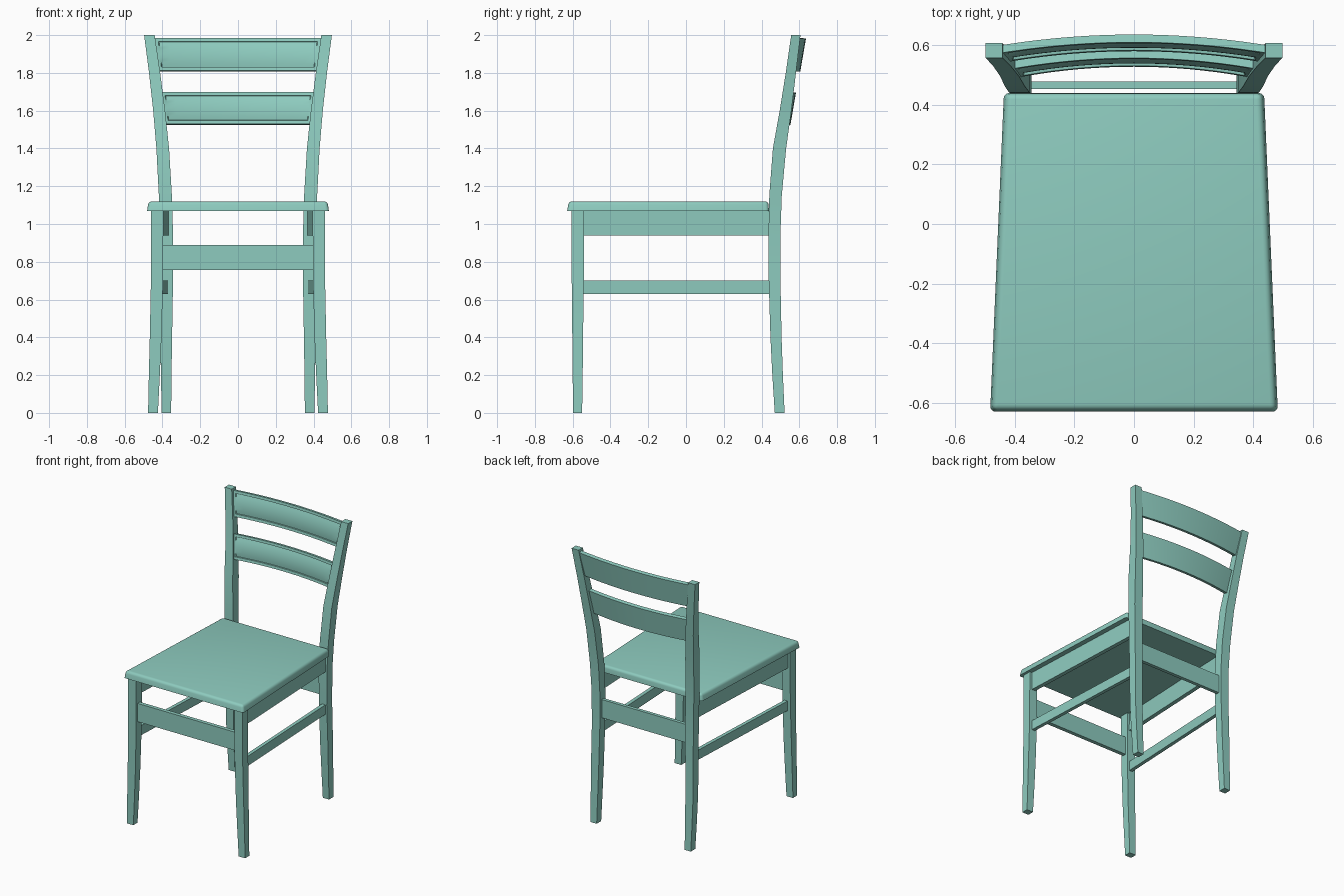
import bpy, bmesh, math

if "Cube" in bpy.data.objects:
    bpy.data.objects.remove(bpy.data.objects["Cube"])

paint = bpy.data.materials.new("teal_paint")
paint.diffuse_color = (0.27, 0.6, 0.52, 1)
paint.use_nodes = True
paint.node_tree.nodes["Principled BSDF"].inputs["Base Color"].default_value = paint.diffuse_color


def finish(name, bm, angle=30):
    bmesh.ops.recalc_face_normals(bm, faces=bm.faces)
    me = bpy.data.meshes.new(name)
    bm.to_mesh(me)
    bm.free()
    ob = bpy.data.objects.new(name, me)
    bpy.context.collection.objects.link(ob)
    me.materials.append(paint)
    bpy.ops.object.select_all(action='DESELECT')
    ob.select_set(True)
    bpy.context.view_layer.objects.active = ob
    bpy.ops.object.shade_smooth_by_angle(angle=math.radians(angle))
    return ob


def loft(rings):
    """Skin a list of equal-sized closed rings and cap both ends."""
    bm = bmesh.new()
    vs = [[bm.verts.new(p) for p in r] for r in rings]
    n = len(vs[0])
    for a, b in zip(vs, vs[1:]):
        for i in range(n):
            j = (i + 1) % n
            bm.faces.new((a[i], a[j], b[j], b[i]))
    bm.faces.new(vs[0])
    bm.faces.new(vs[-1])
    return bm


def leg(name, stations, s):
    # stations: z, inner x, outer x, front y, back y
    rings = [[(s * x0, y0, z), (s * x1, y0, z), (s * x1, y1, z), (s * x0, y1, z)]
             for z, x0, x1, y0, y1 in stations]
    finish(name, loft(rings), 12)


def side_rail(name, s, z0, z1, t):
    rings = [[(s * (x - t), y, z0), (s * (x + t), y, z0), (s * (x + t), y, z1), (s * (x - t), y, z1)]
             for x, y in ((0.428, -0.57), (0.382, 0.465))]
    finish(name, loft(rings))


def cross_rail(name, hx, y0, y1, z0, z1):
    rings = [[(x, y0, z0), (x, y1, z0), (x, y1, z1), (x, y0, z1)] for x in (-hx, hx)]
    finish(name, loft(rings))


FRONT = [(0, .424, .476, -.598, -.55), (.2, .414, .472, -.600, -.547),
         (.4, .405, .467, -.602, -.545), (.7, .397, .461, -.605, -.541),
         (1.075, .395, .460, -.606, -.540)]
BACK = [(0, .354, .404, .470, .522), (.2, .352, .408, .457, .513),
        (.4, .349, .411, .447, .506), (.7, .344, .408, .438, .500),
        (.95, .344, .410, .437, .500), (1.15, .350, .419, .441, .507),
        (1.4, .365, .432, .460, .530), (1.6, .386, .449, .496, .558),
        (1.8, .412, .471, .528, .582), (2.0, .441, .497, .557, .606)]

# Legs and side rails, mirrored
for side, s in (("left", -1), ("right", 1)):
    leg("front_leg_" + side, FRONT, s)
    leg("back_leg_" + side, BACK, s)
    side_rail("side_apron_" + side, s, 0.94, 1.072, 0.015)
    side_rail("side_stretcher_" + side, s, 0.63, 0.70, 0.013)

# Front and back cross rails
cross_rail("front_rail", 0.41, -0.588, -0.56, 0.757, 0.89)
cross_rail("back_rail", 0.36, 0.452, 0.477, 0.757, 0.89)

# Seat: tapered slab with rounded top edges and corners
bm = loft([[(-.482 + d, -.629 + d, z), (.482 - d, -.629 + d, z),
            (.436 - d, .439 - d * .4, z), (-.436 + d, .439 - d * .4, z)]
           for z, d in ((1.07, 0), (1.12, .008))])
edges = [e for e in bm.edges if any(v.co.z > 1.1 for v in e.verts)]
bmesh.ops.bevel(bm, geom=edges, offset=0.018, segments=4, profile=0.5, affect='EDGES')
finish("seat", bm, 40)


def slat(name, z0, z1, yb, yt, hb, ht, thick=0.026, bow=0.036):
    """Bowed, back-leaning slat whose front holds a shallow cushioned panel."""
    border = 0.05
    us = [-1, -1 + border, -.94] + [-.94 + 1.88 * i / 16 for i in range(1, 16)] + [.94, 1 - border, 1]
    vs = [0, .11, .125] + [.125 + .75 * i / 8 for i in range(1, 8)] + [.875, .89, 1]

    def point(u, v, d):
        x = u * (hb + (ht - hb) * v)
        y = yb + (yt - yb) * v - bow * u * u + d
        return x, y, z0 + (z1 - z0) * v - d * 0.2

    def depth(u, v):
        if abs(u) > .945 or not .12 < v < .88:
            return 0
        return 0.009 - 0.009 * (1 - ((v - .5) / .375) ** 2)

    bm = bmesh.new()
    f = [[bm.verts.new(point(u, v, depth(u, v))) for v in vs] for u in us]
    b = [[bm.verts.new(point(u, v, thick)) for v in vs] for u in us]
    nu, nv = len(us), len(vs)
    for g in (f, b):
        for i in range(nu - 1):
            for j in range(nv - 1):
                bm.faces.new((g[i][j], g[i + 1][j], g[i + 1][j + 1], g[i][j + 1]))
    for j in (0, nv - 1):
        for i in range(nu - 1):
            bm.faces.new((f[i][j], f[i + 1][j], b[i + 1][j], b[i][j]))
    for i in (0, nu - 1):
        for j in range(nv - 1):
            bm.faces.new((f[i][j], f[i][j + 1], b[i][j + 1], b[i][j]))
    finish(name, bm, 30)


# Back slats
slat("upper_back_slat", 1.812, 1.986, 0.579, 0.609, 0.425, 0.447)
slat("lower_back_slat", 1.530, 1.700, 0.527, 0.556, 0.388, 0.409)
